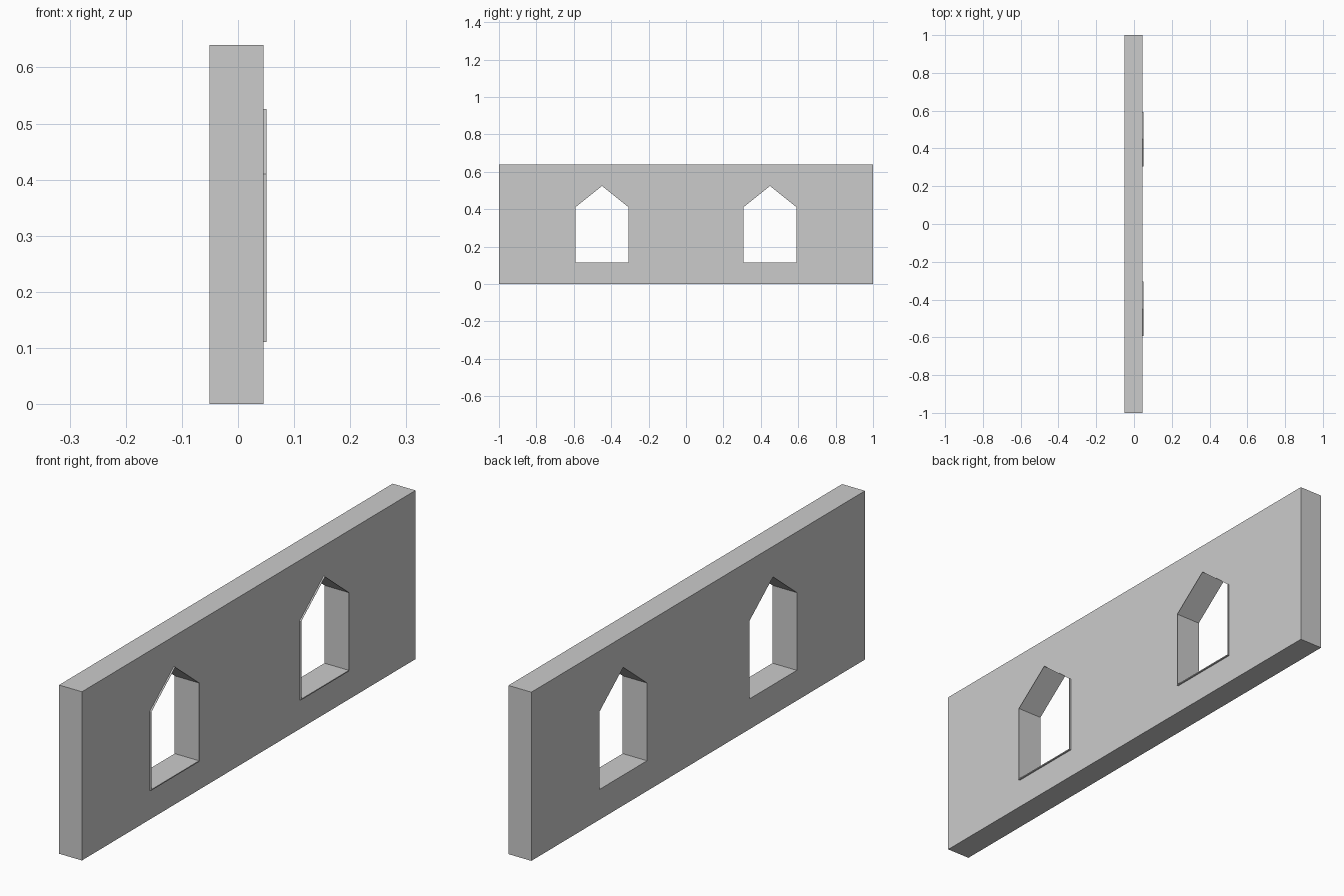
import bpy, bmesh

if "Cube" in bpy.data.objects:
    bpy.data.objects.remove(bpy.data.objects["Cube"])

X_BACK, X_FACE, X_LIP = -0.051, 0.045, 0.051


def gable(yc, grow=0.0, drop=0.0):
    """Pointed window outline as (y, z) points."""
    h = 0.1425 + grow
    return [(yc - h, 0.115 - drop), (yc + h, 0.115 - drop), (yc + h, 0.41),
            (yc, 0.524 + grow), (yc - h, 0.41)]


def finish(name, bm):
    bmesh.ops.recalc_face_normals(bm, faces=bm.faces)
    mesh = bpy.data.meshes.new(name)
    bm.to_mesh(mesh)
    bm.free()
    obj = bpy.data.objects.new(name, mesh)
    bpy.context.collection.objects.link(obj)
    return obj


def prism(name, outline, x0, x1):
    bm = bmesh.new()
    face = bm.faces.new([bm.verts.new((x0, y, z)) for y, z in outline])
    ext = bmesh.ops.extrude_face_region(bm, geom=[face])["geom"]
    verts = [g for g in ext if isinstance(g, bmesh.types.BMVert)]
    bmesh.ops.translate(bm, verts=verts, vec=(x1 - x0, 0, 0))
    return finish(name, bm)


def rim(name, inner, outer, x0, x1):
    bm = bmesh.new()
    loops = [[bm.verts.new((x, y, z)) for y, z in o]
             for o, x in ((inner, x0), (inner, x1), (outer, x1), (outer, x0))]
    n = len(inner)
    for k in range(4):
        a, b = loops[k], loops[(k + 1) % 4]
        for i in range(n):
            j = (i + 1) % n
            bm.faces.new((a[i], a[j], b[j], b[i]))
    return finish(name, bm)


# Wall slab
wall = prism("wall", [(-1, 0), (1, 0), (1, 0.64), (-1, 0.64)], X_BACK, X_FACE)

# Pointed window openings, each with a thin raised lip
for side, yc in (("left", -0.449), ("right", 0.449)):
    cutter = prism("window_cutter_" + side, gable(yc), -0.2, 0.2)
    cutter.hide_render = True
    cutter.hide_set(True)
    mod = wall.modifiers.new("window_" + side, "BOOLEAN")
    mod.operation = "DIFFERENCE"
    mod.solver = "EXACT"
    mod.object = cutter
    rim("window_lip_" + side, gable(yc), gable(yc, 0.002, 0.004), X_FACE, X_LIP)
